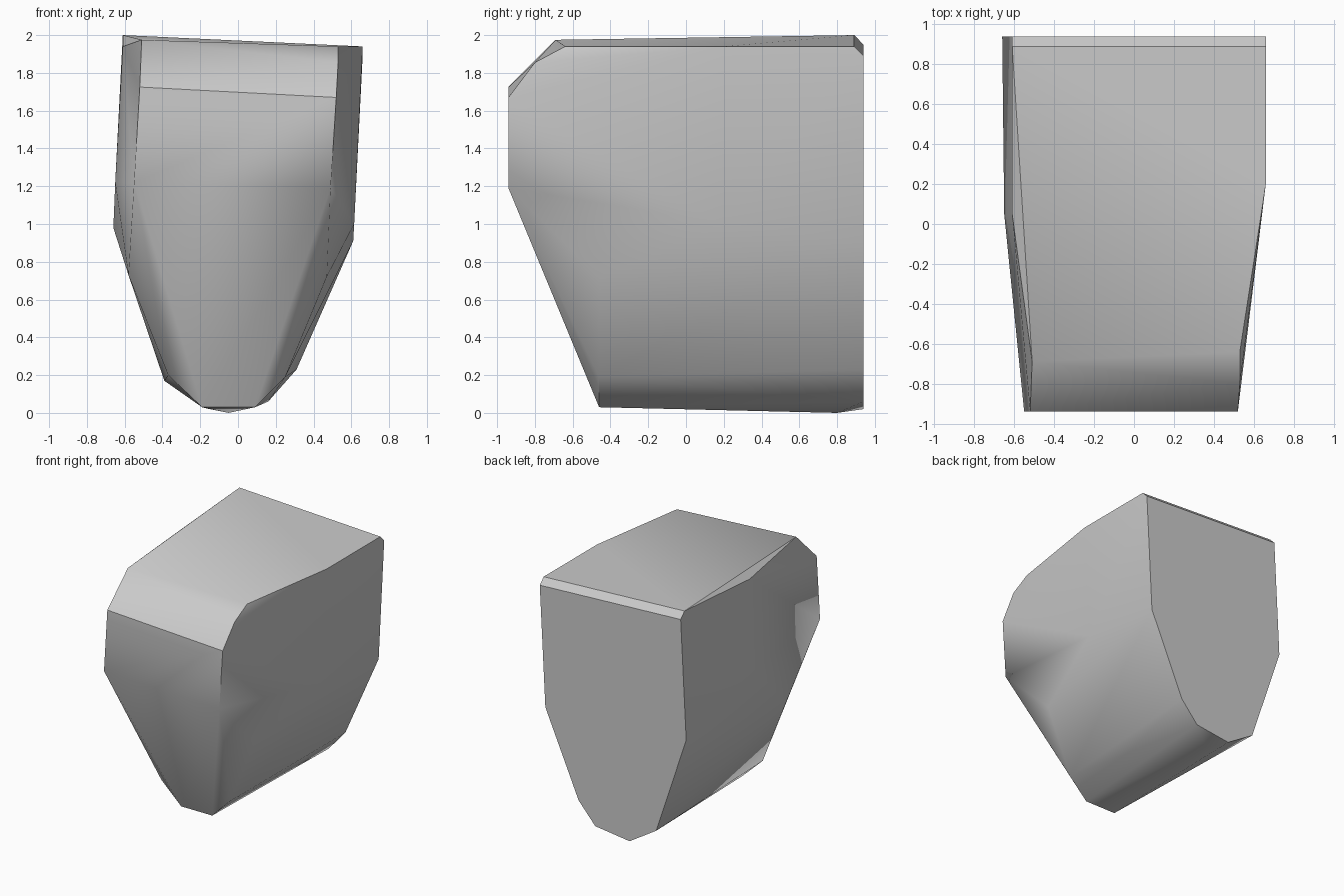
import bpy
import bmesh
import math

cube = bpy.data.objects.get("Cube")
if cube is not None:
    bpy.data.objects.remove(cube, do_unlink=True)

# Plain grey finish
grey = bpy.data.materials.new("plain_grey")
grey.use_nodes = True
colour = (0.6, 0.6, 0.6, 1.0)
grey.diffuse_color = colour
shader = next(n for n in grey.node_tree.nodes if n.type == "BSDF_PRINCIPLED")
shader.inputs["Base Color"].default_value = colour

# Cross-sections of the tapered block, as depth and (x, z) corners
back_outline = (0.94, [(0.66, 1.89), (0.61, 0.91), (0.31, 0.23), (0.16, 0.06),
                       (-0.15, 0.02), (-0.39, 0.17), (-0.66, 0.98), (-0.61, 1.95)])
back_top_bevel = (0.89, [(0.66, 1.94), (-0.61, 2)])
keel_low_point = (0.8, [(-0.05, 0)])
side_bend_right = (0.2, [(0.66, 1.94), (0.615, 1)])
side_bend_left = (0.05, [(-0.61, 1.94), (-0.65, 1.22)])
lower_front = (-0.46, [(0.47, 0.72), (0.25, 0.19), (0.09, 0.03),
                       (-0.19, 0.03), (-0.37, 0.2), (-0.58, 0.73)])
brow_right = (-0.64, [(0.53, 1.94)])
brow_left = (-0.69, [(-0.51, 1.975)])
brow_slope = (-0.8, [(0.53, 1.855)])
front_outline = (-0.94, [(0.52, 1.67), (0.49, 1.19), (-0.55, 1.22), (-0.52, 1.725)])

sections = [back_outline, back_top_bevel, keel_low_point, side_bend_right,
            side_bend_left, lower_front, brow_right, brow_left, brow_slope,
            front_outline]


def skin_sections(name, sections, material):
    """Wrap a convex skin around the section corners."""
    bm = bmesh.new()
    for depth, corners in sections:
        for x, z in corners:
            bm.verts.new((x, depth, z))
    hull = bmesh.ops.convex_hull(bm, input=bm.verts)
    spare = set(hull["geom_interior"]) | set(hull["geom_unused"])
    spare = [v for v in spare if isinstance(v, bmesh.types.BMVert)]
    bmesh.ops.delete(bm, geom=spare, context="VERTS")
    # Merge the triangles of each flat panel
    bmesh.ops.dissolve_limit(bm, angle_limit=math.radians(1),
                             verts=bm.verts, edges=bm.edges)
    bmesh.ops.recalc_face_normals(bm, faces=bm.faces)
    mesh = bpy.data.meshes.new(name)
    bm.to_mesh(mesh)
    bm.free()
    mesh.materials.append(material)
    obj = bpy.data.objects.new(name, mesh)
    bpy.context.collection.objects.link(obj)
    return obj


block = skin_sections("tapered_block", sections, grey)

# Soft shading across shallow bends, crisp main edges
for other in bpy.context.selected_objects:
    other.select_set(False)
block.select_set(True)
bpy.context.view_layer.objects.active = block
bpy.ops.object.shade_smooth_by_angle(angle=math.radians(35))
